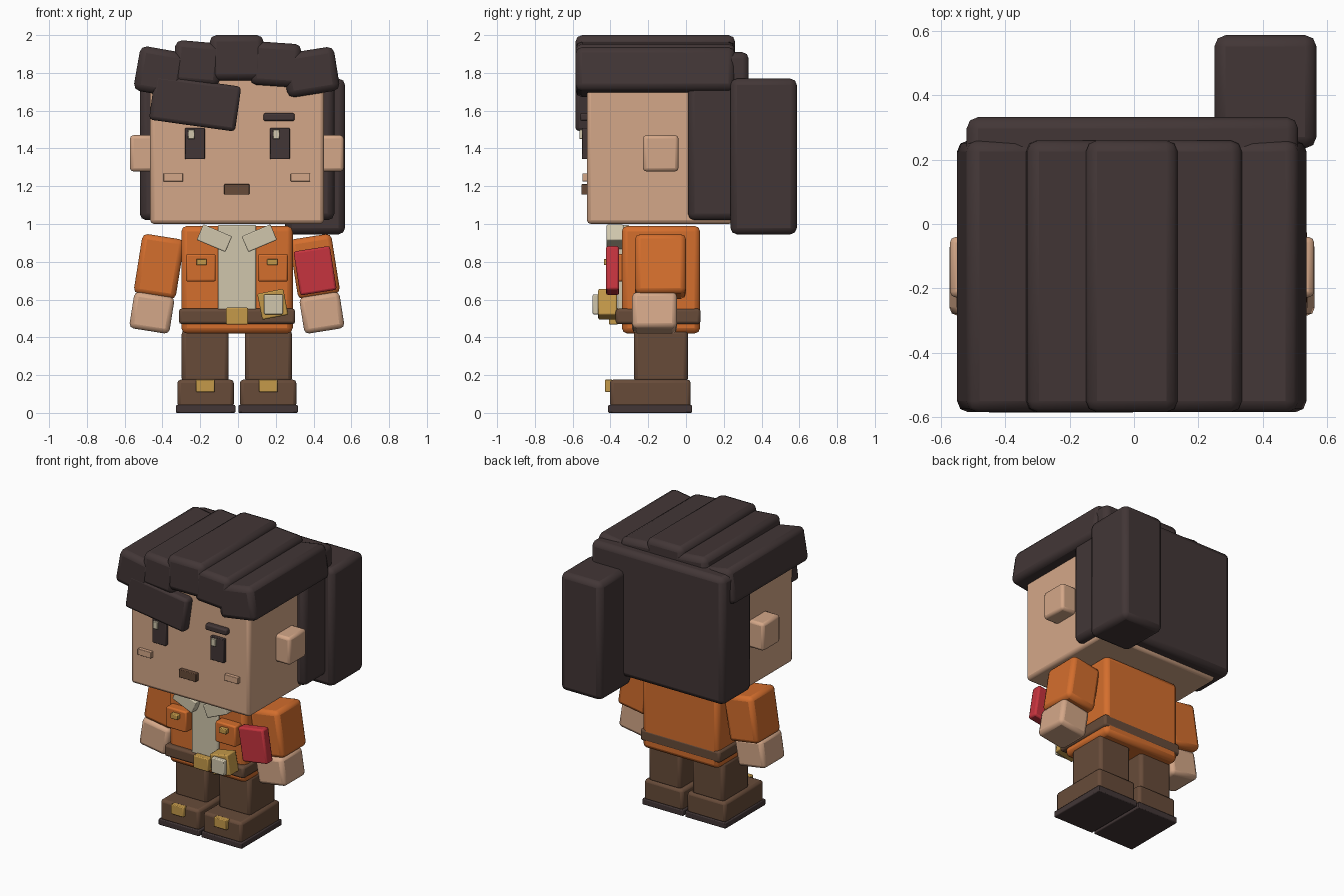
import bpy, math

CX = -0.006  # body mirror plane


def mat(name, r, g, b):
    lin = lambda c: (c / 255 / 12.92) if c < 11 else ((c / 255 + 0.055) / 1.055) ** 2.4
    m = bpy.data.materials.new(name)
    m.diffuse_color = (lin(r), lin(g), lin(b), 1)
    return m


HAIR = mat("dark_hair", 66, 54, 54)
SKIN = mat("skin", 212, 167, 136)
ORANGE = mat("orange_cloth", 212, 110, 45)
BROWN = mat("brown_leather", 103, 75, 57)
CREAM = mat("cream_cloth", 208, 198, 172)
GOLD = mat("gold_metal", 197, 154, 74)
RED = mat("red_cloth", 198, 52, 62)


def box(name, m, x, y, z, bevel=0.01, rot=0, seg=2):
    """Bevelled box from (min, max) ranges, turned about y by rot degrees."""
    bpy.ops.mesh.primitive_cube_add(size=1, location=[(a + b) / 2 for a, b in (x, y, z)])
    o = bpy.context.object
    o.name = name
    o.scale = [b - a for a, b in (x, y, z)]
    bpy.ops.object.transform_apply(location=False, rotation=False, scale=True)
    o.rotation_euler[1] = math.radians(rot)
    o.data.materials.append(m)
    b = o.modifiers.new("bevel", "BEVEL")
    b.width, b.segments = bevel, seg
    bpy.ops.object.shade_smooth_by_angle(angle=math.radians(40))
    return o


def tilted(name, m, cx, cz, w, h, y, rot, bevel=0.01):
    """Box given by its centre and size in the front plane."""
    return box(name, m, (cx - w / 2, cx + w / 2), y, (cz - h / 2, cz + h / 2), bevel, rot)


# head and hair
box("head", SKIN, (-0.465, 0.455), (-0.525, 0.25), (1.0, 1.82), 0.022)
box("back_hair", HAIR, (-0.52, 0.51), (0.01, 0.332), (1.02, 1.91), 0.035)
box("side_ponytail", HAIR, (0.25, 0.567), (0.235, 0.587), (0.945, 1.77), 0.035)
STRIPS = [(-0.412, 1.806, 0.25, 0.24, 10), (-0.215, 1.85, 0.25, 0.23, 5),
          (-0.007, 1.88, 0.285, 0.24, 0), (0.2, 1.845, 0.26, 0.23, 4),
          (0.385, 1.804, 0.28, 0.235, -9)]
for i, (cx, cz, w, h, r) in enumerate(STRIPS):
    tilted(f"hair_strip_{i + 1}", HAIR, cx, cz, w, h, (-0.585, 0.26), r, 0.035)
tilted("fringe", HAIR, -0.227, 1.64, 0.46, 0.24, (-0.586, -0.5), 8, 0.02)

# face
box("eyebrow", HAIR, (0.135, 0.3), (-0.56, -0.515), (1.545, 1.587), 0.01)
box("mouth", BROWN, (-0.073, 0.06), (-0.553, -0.515), (1.155, 1.211), 0.004)
for side, ex in (("left", -0.28), ("right", 0.17)):
    box(side + "_eye", HAIR, (ex, ex + 0.104), (-0.55, -0.515), (1.343, 1.508), 0.004)
    box(side + "_eye_glint", CREAM, (ex + 0.015, ex + 0.05), (-0.565, -0.54), (1.45, 1.5), 0.003)

# jacket, shirt and belt
box("jacket", ORANGE, (-0.3, 0.29), (-0.34, 0.075), (0.42, 0.99), 0.03)
box("shirt_front", CREAM, (-0.107, 0.096), (-0.362, -0.3), (0.5, 0.995), 0.008)
box("belt", BROWN, (-0.313, 0.303), (-0.372, 0.077), (0.47, 0.552), 0.015)
box("belt_buckle", GOLD, (-0.063, 0.053), (-0.408, -0.36), (0.468, 0.557), 0.006)
tilted("belt_pouch", GOLD, 0.184, 0.575, 0.14, 0.14, (-0.465, -0.365), -11, 0.008)
box("pouch_patch", CREAM, (0.138, 0.238), (-0.494, -0.46), (0.522, 0.627), 0.006)
tilted("shoulder_flag", RED, 0.408, 0.753, 0.195, 0.235, (-0.424, -0.354), -9, 0.012)

# mirrored parts
for side, s in (("left", -1), ("right", 1)):
    X = lambda a, b: tuple(sorted((CX + s * a, CX + s * b)))
    box(side + "_ear", SKIN, X(0.44, 0.566), (-0.228, -0.04), (1.278, 1.47), 0.018)
    box(side + "_cheek", SKIN, X(0.285, 0.388), (-0.549, -0.515), (1.225, 1.268), 0.003)
    tilted(side + "_collar", CREAM, CX + s * 0.119, 0.925, 0.165, 0.09, (-0.42, -0.33), -s * 23, 0.006)
    box(side + "_pocket", ORANGE, X(0.112, 0.27), (-0.405, -0.33), (0.695, 0.84), 0.01)
    box(side + "_pocket_button", GOLD, X(0.16, 0.215), (-0.435, -0.395), (0.782, 0.816), 0.005)
    tilted(side + "_sleeve", ORANGE, CX + s * 0.412, 0.775, 0.225, 0.32, (-0.27, 0.0), -s * 9, 0.028)
    tilted(side + "_hand", SKIN, CX + s * 0.45, 0.53, 0.215, 0.195, (-0.285, -0.048), -s * 9, 0.025)
    box(side + "_leg", BROWN, X(0.043, 0.292), (-0.275, 0.01), (0.16, 0.44), 0.022)
    box(side + "_shoe", BROWN, X(0.016, 0.315), (-0.403, 0.025), (0.03, 0.176), 0.018)
    box(side + "_sole", HAIR, X(0.008, 0.323), (-0.412, 0.032), (0.0, 0.042), 0.006)
    box(side + "_shoe_buckle", GOLD, X(0.118, 0.216), (-0.428, -0.39), (0.11, 0.178), 0.005)
